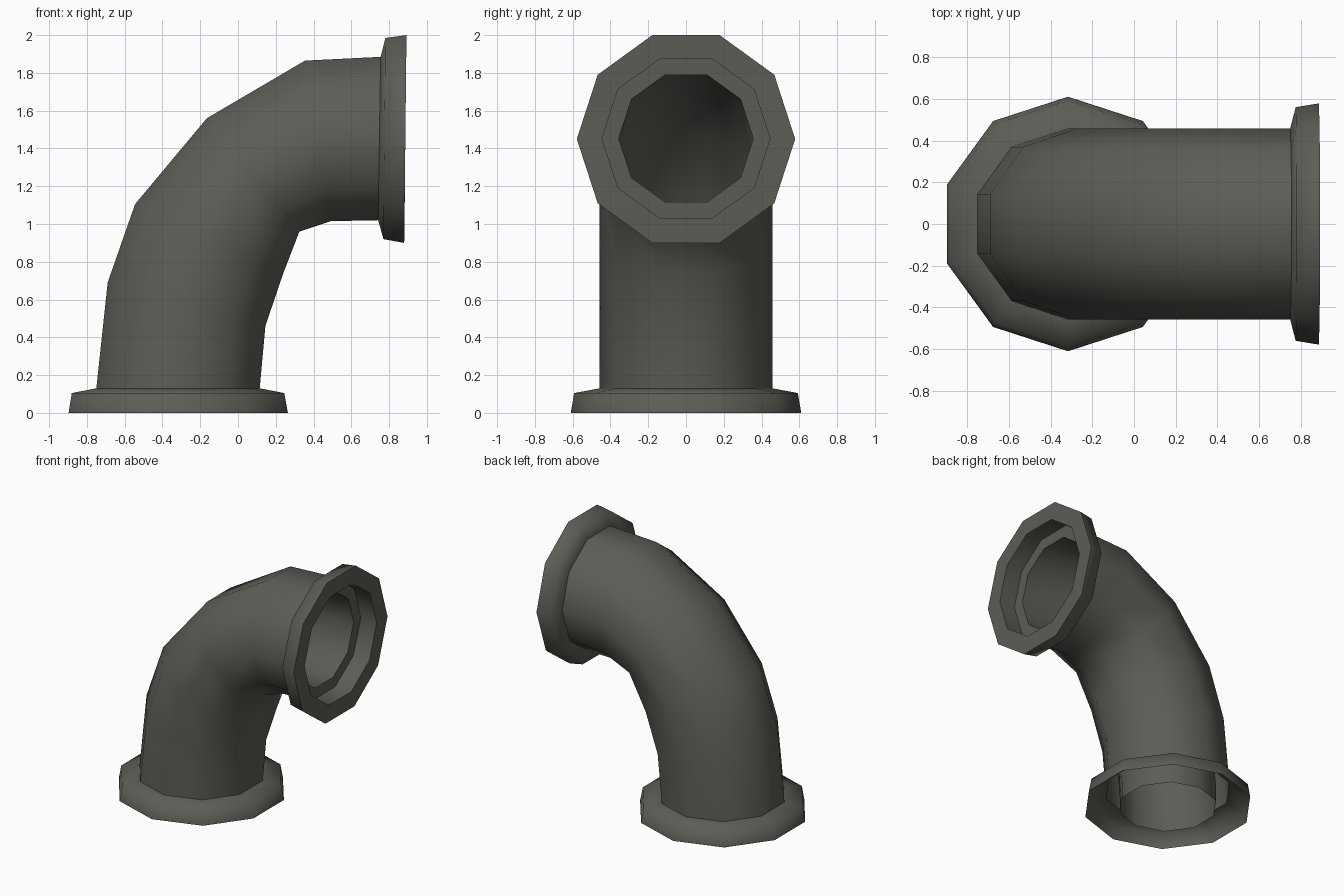
import bpy
import math
from mathutils import Vector

SIDES = 10
STEP = 2 * math.pi / SIDES

if "Cube" in bpy.data.objects:
    bpy.data.objects.remove(bpy.data.objects["Cube"])

metal = bpy.data.materials.new("dark_grey_metal")
metal.use_nodes = True
color = (0.11, 0.11, 0.095, 1)
metal.diffuse_color = color
metal.node_tree.nodes["Principled BSDF"].inputs["Base Color"].default_value = color


def ring(outer, inner, width, scale=1.0):
    """Ten-sided section between two points of the bend plane, flats facing them."""
    o, i = Vector((outer[0], 0, outer[1])), Vector((inner[0], 0, inner[1]))
    mid, half = (o + i) / 2, (o - i) / 2 / math.cos(STEP / 2) * scale
    side = Vector((0, width * scale, 0))
    angles = [STEP * (k + 0.5) for k in range(SIDES)]
    return [mid + half * math.cos(a) + side * math.sin(a) for a in angles]


def loft(name, rings, smooth_angle):
    """Open skin through a row of sections."""
    verts = [p for r in rings for p in r]
    faces = []
    for r in range(len(rings) - 1):
        for k in range(SIDES):
            a, b = r * SIDES + k, r * SIDES + (k + 1) % SIDES
            faces.append((a, a + SIDES, b + SIDES, b))
    mesh = bpy.data.meshes.new(name)
    mesh.from_pydata(verts, [], faces)
    mesh.materials.append(metal)
    obj = bpy.data.objects.new(name, mesh)
    bpy.context.collection.objects.link(obj)
    bpy.ops.object.select_all(action='DESELECT')
    obj.select_set(True)
    bpy.context.view_layer.objects.active = obj
    bpy.ops.object.shade_smooth_by_angle(angle=math.radians(smooth_angle))
    return obj


# Bend sections: point on the outside of the bend, point on the inside
bend = [
    ((-0.75, 0.13), (0.115, 0.13)),
    ((-0.69, 0.69), (0.145, 0.46)),
    ((-0.545, 1.105), (0.24, 0.74)),
    ((-0.165, 1.56), (0.325, 0.96)),
    ((0.355, 1.865), (0.49, 1.015)),
    ((0.755, 1.885), (0.742, 1.02)),
]
WIDTH = 0.457
BORE = 0.78

# Outer pipe wall
loft("pipe_outer_wall", [ring(o, i, WIDTH) for o, i in bend], 60)

# Bore, running from the upper mouth down to the floor
bore = [ring(o, i, WIDTH, BORE) for o, i in reversed(bend)]
bore.append(ring((-0.75, 0), (0.115, 0), WIDTH, BORE))
loft("pipe_bore", bore, 60)

# Lower flange, open underneath
loft("lower_flange", [
    ring((-0.897, 0), (0.264, 0), 0.61),
    ring((-0.88, 0.105), (0.245, 0.105), 0.592),
    ring(*bend[0], WIDTH),
], 80)

# Upper flange with flat face, recess and ledge down to the bore
loft("upper_flange", [
    ring(*bend[-1], WIDTH),
    ring((0.78, 1.985), (0.77, 0.92), 0.56),
    ring((0.892, 2.0), (0.88, 0.9), 0.578),
    ring((0.89, 1.875), (0.882, 1.03), 0.445),
    ring((0.755, 1.875), (0.742, 1.03), 0.445),
    ring(*bend[-1], WIDTH, BORE),
], 80)
